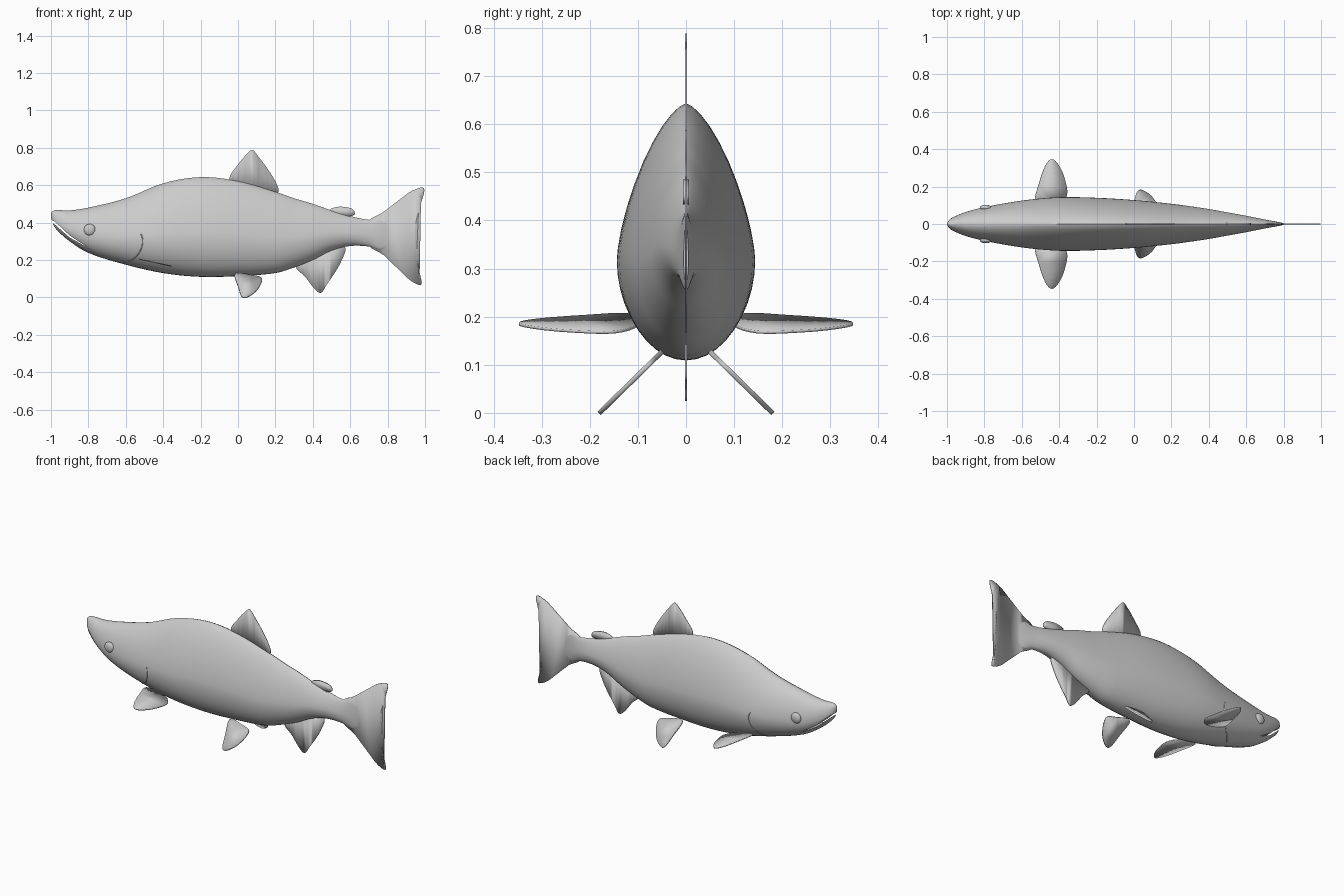
import bpy, bmesh, math
from mathutils import Vector

cube = bpy.data.objects.get("Cube")
if cube:
    bpy.data.objects.remove(cube, do_unlink=True)

grey = bpy.data.materials.new("plain grey")
grey.use_nodes = True
colour = (0.6, 0.6, 0.6, 1)
grey.diffuse_color = colour
grey.node_tree.nodes["Principled BSDF"].inputs["Base Color"].default_value = colour


def make_object(name, bm, smooth=True):
    bmesh.ops.recalc_face_normals(bm, faces=bm.faces)
    mesh = bpy.data.meshes.new(name)
    bm.to_mesh(mesh)
    bm.free()
    mesh.materials.append(grey)
    obj = bpy.data.objects.new(name, mesh)
    bpy.context.collection.objects.link(obj)
    if smooth:
        shade(obj)
    return obj


def shade(obj):
    bpy.ops.object.select_all(action="DESELECT")
    obj.select_set(True)
    bpy.context.view_layer.objects.active = obj
    bpy.ops.object.shade_smooth_by_angle(angle=math.radians(40))


# Body stations: x, back height, belly height, half width
STATIONS = [
    (-1, .45, .43, .004), (-.99, .462, .395, .02), (-.97, .467, .362, .035),
    (-.9, .465, .3, .064), (-.8, .48, .238, .09), (-.6, .53, .175, .125),
    (-.4, .61, .13, .143), (-.2, .643, .11, .14), (0, .622, .114, .128),
    (.2, .565, .13, .108), (.3, .53, .16, .095), (.4, .5, .2, .08),
    (.5, .465, .25, .062), (.6, .435, .275, .044), (.7, .415, .272, .024),
    (.76, .42, .255, .013), (.8, .4, .27, .005)]


def station(x):
    """Smooth interpolation of back, belly and width along the body."""
    last = len(STATIONS) - 1
    i = next((k for k in range(last) if x <= STATIONS[k + 1][0]), last - 1)
    a, b = STATIONS[i], STATIONS[i + 1]
    before, after = STATIONS[max(i - 1, 0)], STATIONS[min(i + 2, last)]
    h = b[0] - a[0]
    t = (x - a[0]) / h
    values = []
    for c in (1, 2, 3):
        m = (b[c] - before[c]) / (b[0] - before[0]) * h
        n = (after[c] - a[c]) / (after[0] - a[0]) * h
        d = b[c] - a[c]
        values.append(a[c] + t * (m + t * (3 * d - 2 * m - n + t * (m + n - 2 * d))))
    return values


def section_shape(x):
    """Widest height, rise, drop, half width and back roundness at x."""
    top, bottom, width = station(x)
    mid = bottom + .39 * (top - bottom)
    power = 2 - .5 * min(1, max(0, (x + 1) / .5))
    return mid, top - mid, mid - bottom, width, power


def flank(x, z):
    """Half width of the body at a given x and height."""
    mid, rise, drop, width, power = section_shape(x)
    p, t = (power, (z - mid) / rise) if z > mid else (2, (mid - z) / drop)
    return width * max(0, 1 - min(t, 1) ** p) ** (1 / p)


def build_body(sides=40, steps=5):
    bm = bmesh.new()
    xs = [a[0] + (b[0] - a[0]) * k / steps
          for a, b in zip(STATIONS, STATIONS[1:]) for k in range(steps)] + [STATIONS[-1][0]]
    rings = []
    for x in xs:
        mid, rise, drop, width, power = section_shape(x)
        ring = []
        for k in range(sides):
            c, s = math.cos(math.tau * k / sides), math.sin(math.tau * k / sides)
            p = power if s > 0 else 2
            y = math.copysign(abs(c) ** (2 / p), c) * width
            z = mid + (rise if s > 0 else drop) * math.copysign(abs(s) ** (2 / p), s)
            ring.append(bm.verts.new((x, y, z)))
        rings.append(ring)
    for r, q in zip(rings, rings[1:]):
        for k in range(sides):
            j = (k + 1) % sides
            bm.faces.new((r[k], r[j], q[j], q[k]))
    bm.faces.new(rings[0])
    bm.faces.new(rings[-1])
    return make_object("body", bm, smooth=False)


body = build_body()

# Mouth slit, cut through the snout
bm = bmesh.new()
slit = [(-1.05, .44), (-.98, .406), (-.9, .331), (-.8, .265),
        (-.9, .32), (-.98, .391), (-1.05, .42)]
face = bm.faces.new([bm.verts.new((x, -.2, z)) for x, z in slit])
sweep = bmesh.ops.extrude_face_region(bm, geom=[face])["geom"]
bmesh.ops.translate(bm, vec=(0, .4, 0),
                    verts=[g for g in sweep if isinstance(g, bmesh.types.BMVert)])
cutter = make_object("mouth_cutter", bm, smooth=False)
cutter.hide_render = True
cut = body.modifiers.new("mouth", "BOOLEAN")
cut.operation, cut.solver, cut.object = "DIFFERENCE", "EXACT", cutter
bpy.context.view_layer.objects.active = body
bpy.ops.object.modifier_apply(modifier=cut.name)
bpy.data.objects.remove(cutter, do_unlink=True)
shade(body)


def rounded(points, steps=4):
    """Closed smooth curve through the outline points."""
    pts = [Vector(p) for p in points]
    n = len(pts)
    out = []
    for i in range(n):
        a, b, c, d = (pts[(i + k) % n] for k in (-1, 0, 1, 2))
        for k in range(steps):
            t = k / steps
            out.append(b + (c - a) * (t / 2) + (2 * a - 5 * b + 4 * c - d) * (t * t / 2)
                       + (3 * b - a - 3 * c + d) * (t ** 3 / 2))
    return out


def fin(name, outline, place, thickness=.005):
    """Thin plate whose flat outline is placed in space by a rule."""
    bm = bmesh.new()
    bm.faces.new([bm.verts.new(place(u, v)) for u, v in rounded(outline)])
    bmesh.ops.triangulate(bm, faces=bm.faces)
    obj = make_object(name, bm)
    solid = obj.modifiers.new("thickness", "SOLIDIFY")
    solid.thickness, solid.offset = thickness, 0
    return obj


# Fins on the centre line
upright = lambda x, z: (x, 0, z)
fin("dorsal_fin", [(-.045, .63), (0, .71), (.05, .77), (.078, .788), (.11, .752),
                   (.16, .685), (.2, .62), (.217, .566), (.17, .54), (.05, .56)], upright)
fin("adipose_fin", [(.49, .465), (.53, .484), (.58, .482), (.615, .47),
                    (.624, .445), (.6, .434), (.54, .43)], upright, .012)
fin("anal_fin", [(.31, .17), (.36, .11), (.41, .045), (.445, .025), (.475, .07),
                 (.52, .135), (.555, .2), (.574, .265), (.52, .3), (.4, .25)], upright)
fin("tail_fin", [(.7, .412), (.77, .452), (.86, .52), (.93, .57), (.995, .584),
                 (.978, .5), (.953, .41), (.945, .33), (.955, .23), (.97, .14),
                 (.98, .068), (.92, .092), (.85, .16), (.78, .225), (.7, .275),
                 (.68, .34)], upright)

# Paired parts
for side, label in ((1, "left"), (-1, "right")):
    # With the head at -x, the side towards -y is the first of the pair
    fin("pelvic_fin_" + label,
        [(-.015, .125), (0, .06), (.022, .003), (.06, .008), (.105, .045),
         (.127, .1), (.07, .117)],
        lambda x, z: (x, side * (.052 + 1.02 * (.125 - z)), z), .01)
    fin("pectoral_fin_" + label,
        [(-.525, .12), (-.51, .21), (-.475, .31), (-.438, .347), (-.4, .31),
         (-.37, .24), (-.36, .15), (-.43, .1)],
        lambda x, y: (x, side * y, .203 - .22 * (x + .52)), .006)

    # Eye
    bm = bmesh.new()
    bmesh.ops.create_uvsphere(bm, u_segments=24, v_segments=14, radius=.031)
    bmesh.ops.scale(bm, vec=(1, .5, 1), verts=bm.verts)
    bmesh.ops.translate(bm, vec=(-.793, side * (flank(-.793, .362) - .001), .362), verts=bm.verts)
    make_object("eye_" + label, bm)

    # Edge of the gill cover, a fine ridge lying on the flank
    curve = bpy.data.curves.new("gill_edge_" + label, "CURVE")
    curve.dimensions, curve.bevel_depth, curve.bevel_resolution = "3D", .003, 2
    curve.materials.append(grey)
    line = curve.splines.new("POLY")
    count = 16
    line.points.add(count)
    for k, point in enumerate(line.points):
        angle = math.radians(20 - 100 * k / count)
        x, z = -.64 + .13 * math.cos(angle), .3 + .118 * math.sin(angle)
        point.co = (x, side * (flank(x, z) - .001), z, 1)
    ridge = bpy.data.objects.new("gill_edge_" + label, curve)
    bpy.context.collection.objects.link(ridge)
